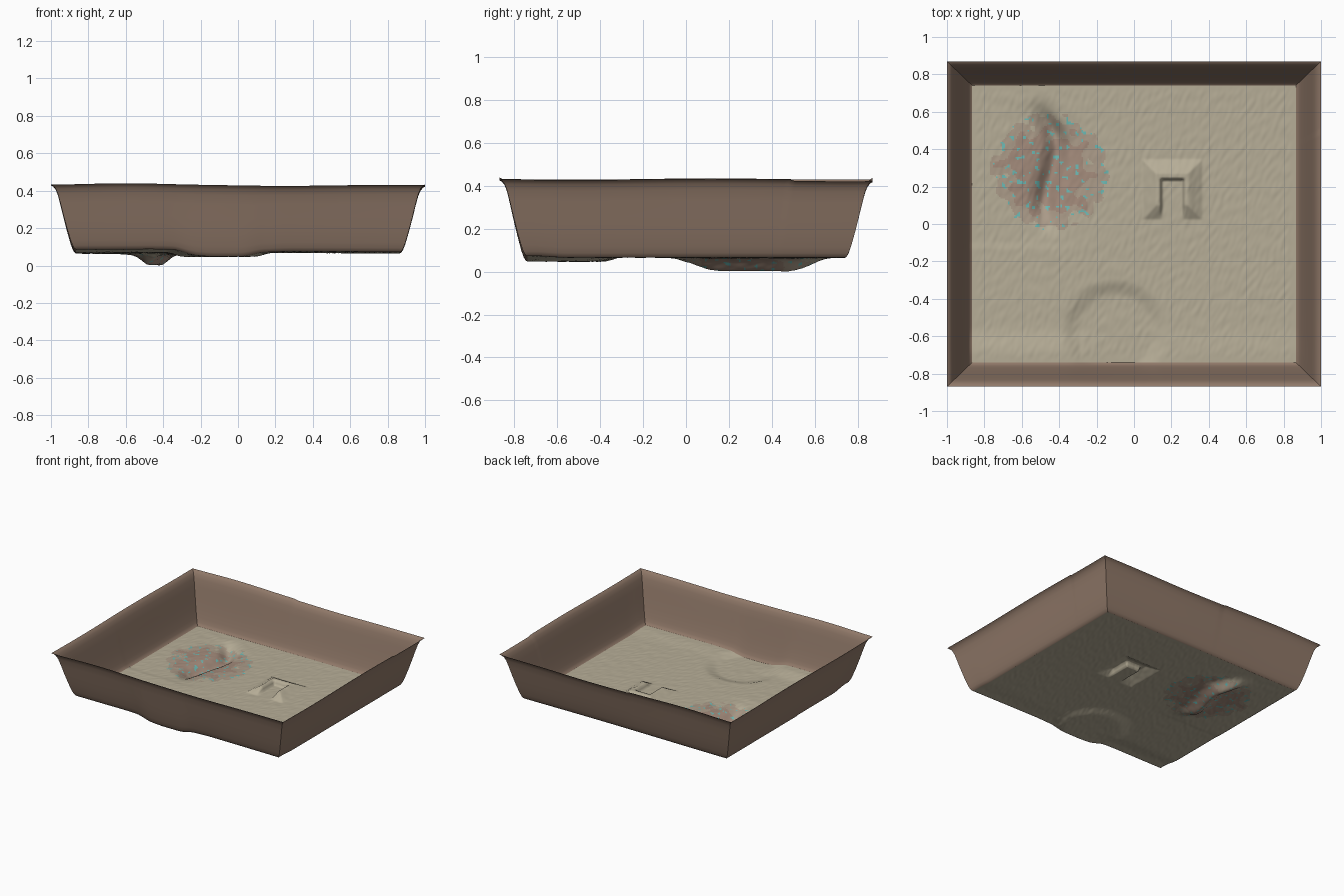
import bpy, bmesh, random
from math import sin, exp, hypot
from mathutils import noise, Vector

if "Cube" in bpy.data.objects:
    bpy.data.objects.remove(bpy.data.objects["Cube"])

random.seed(4)
HX, HY = 0.865, 0.74          # half size of the flat floor


def mat(name, rgb):
    m = bpy.data.materials.new(name)
    m.diffuse_color = (*rgb, 1)
    m.use_nodes = True
    m.node_tree.nodes["Principled BSDF"].inputs["Base Color"].default_value = m.diffuse_color
    return m


clay = mat("clay", (0.28, 0.19, 0.14))
sand = mat("sand", (0.47, 0.42, 0.31))
blush = mat("blush", (0.37, 0.26, 0.20))
blend = mat("blend", (0.41, 0.33, 0.25))
teal = mat("teal", (0.15, 0.49, 0.46))


def ss(a, b, v):
    t = max(0, min(1, (v - a) / (b - a)))
    return t * t * (3 - 2 * t)


def lerp_table(tab, v):
    for (a, p), (b, q) in zip(tab, tab[1:]):
        if v <= b:
            return p + (q - p) * ss(a, b, max(v, a))
    return tab[-1][1]


channel = [(-0.06, -0.455), (0.08, -0.48), (0.42, -0.415), (0.66, -0.50)]


def floor_z(x, y):
    z = 0.066 + 0.002 * sin(3 * x + 1)
    # fine woven grain
    fade = ss(0, 0.05, min(HX - abs(x), HY - abs(y)))
    z += 0.0025 * fade * noise.noise(Vector(((x - y * 0.4) * 45, (y + x * 0.4) * 16, 0)))
    # raised front strip and a slight ledge on the left
    z += 0.018 * ss(-0.55, -0.70, y) * (ss(-0.1, -0.4, x) + 0.4 * ss(0.05, 0.3, x))
    z += 0.004 * ss(-0.09, -0.14, y) * ss(-0.2, -0.5, x)
    # winding channel
    d = x - lerp_table(channel, y)
    run = ss(-0.10, 0.17, y) * ss(0.69, 0.48, y)
    z -= run * (0.053 * exp(-(d / 0.055) ** 2) + 0.010 * exp(-(d / 0.15) ** 2))
    # shallow round dish
    z -= 0.020 * ss(0.29, 0.19, hypot(x + 0.1, y + 0.58))
    # U-shaped raised block with an open front
    dx, dy = x - 0.205, y - 0.185
    block = max(0, min(1, (0.16 - max(abs(dx), abs(dy))) / 0.075))
    pit = ss(0.07, 0.05, abs(dx)) * ss(0.063, 0.045, dy)
    z += 0.038 * block * (1 - pit)
    return max(z, 0)


def rim_z(x, y):
    z = 0.430 + 0.009 * exp(-((x + 0.6) / 0.3) ** 2) - 0.005 * exp(-((x - 0.25) / 0.3) ** 2)
    return z + 0.003 * sin(5 * y + 1) - (0.006 * ss(-0.13, -0.09, x) if y > 0.5 else 0)


def sheet(name, nu, nv, point, mats):
    """Smooth grid surface from point(u, v)."""
    bm = bmesh.new()
    rows = [[bm.verts.new(point(i / nu, j / nv)) for i in range(nu + 1)] for j in range(nv + 1)]
    for j in range(nv):
        for i in range(nu):
            f = bm.faces.new((rows[j][i], rows[j][i + 1], rows[j + 1][i + 1], rows[j + 1][i]))
            f.smooth = True
    me = bpy.data.meshes.new(name)
    bm.to_mesh(me)
    bm.free()
    for m in mats:
        me.materials.append(m)
    ob = bpy.data.objects.new(name, me)
    bpy.context.collection.objects.link(ob)
    return ob


# floor with its relief
def floor_point(u, v):
    x, y = HX * (2 * u - 1), HY * (2 * v - 1)
    return x, y, floor_z(x, y)


floor = sheet("tray_floor", 216, 186, floor_point, [sand, blush, blend, teal])

# speckled round patch on the floor
for p in floor.data.polygons:
    c = p.center
    r = hypot(c.x + 0.45, c.y - 0.28)
    if r < 0.32:
        n = noise.noise(Vector((c.x * 14, c.y * 14, 3)))
        w = (0.31 - r) * 6 + 0.7 * n
        p.material_index = 1 if w > 0.55 else 2 if w > 0.05 else 0
        if r < 0.31 and noise.noise(Vector((c.x * 38, c.y * 38, 9))) > 0.40:
            p.material_index = 3

# walls: outward offset (0..1) against height (0..1)
profile = [(0, 0), (0.07, 0.015), (0.14, 0.06), (0.22, 0.14), (0.36, 0.32), (0.50, 0.52),
           (0.63, 0.72), (0.73, 0.86), (0.82, 0.94), (0.92, 0.985), (1, 1)]
corners = [(-1, -1), (1, -1), (1, 1), (-1, 1)]


def wall(name, a, b):
    n = len(profile) - 1

    def point(u, v):
        o, h = profile[round(v * n)]
        sx, sy = a[0] + (b[0] - a[0]) * u, a[1] + (b[1] - a[1]) * u
        z0 = floor_z(sx * HX, sy * HY)
        z1 = rim_z(sx, sy * 0.87)
        return sx * (HX + (1 - HX) * o), sy * (HY + (0.87 - HY) * o), z0 + (z1 - z0) * h

    ob = sheet(name, 100, n, point, [clay])
    ob.data.flip_normals()
    return ob


for i, side in enumerate(("front_wall", "right_wall", "back_wall", "left_wall")):
    w = wall(side, corners[i], corners[(i + 1) % 4])
    w.data.flip_normals()
